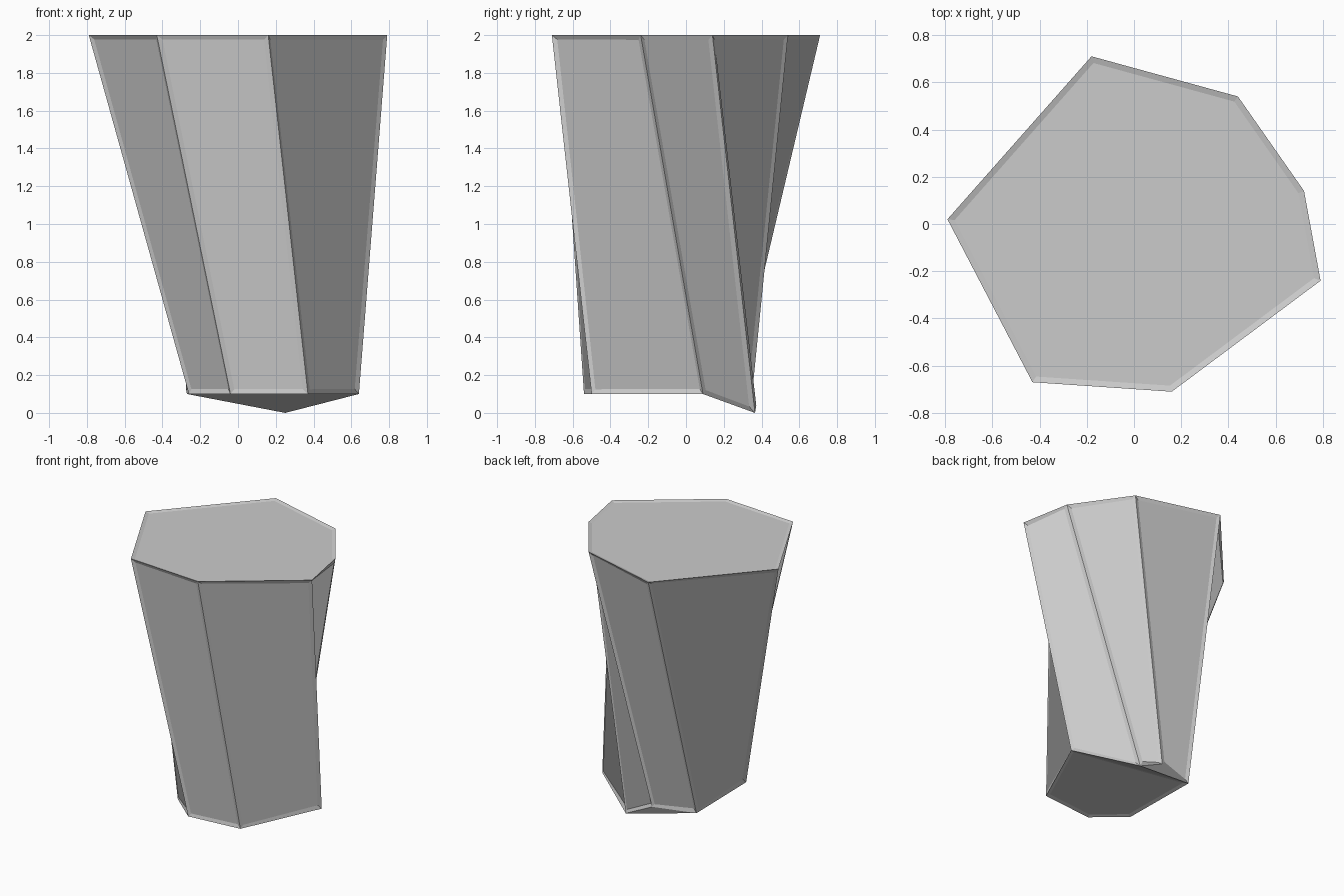
import bpy
import bmesh

if "Cube" in bpy.data.objects:
    bpy.data.objects.remove(bpy.data.objects["Cube"])

# Matching seven-sided rings: wide flat top, smaller twisted foot with one low corner
TOP = [(-0.79, 0.02), (-0.43, -0.67), (0.16, -0.71), (0.79, -0.24),
       (0.72, 0.14), (0.44, 0.54), (-0.18, 0.71)]
FOOT = [(-0.26, -0.35, 0.1), (-0.04, -0.54, 0.1), (0.37, -0.50, 0.1), (0.64, 0.09, 0.1),
        (0.25, 0.365, 0.0), (0.04, 0.35, 0.1), (-0.27, 0.26, 0.1)]

bm = bmesh.new()
top = [bm.verts.new((x, y, 2.0)) for x, y in TOP]
foot = [bm.verts.new(p) for p in FOOT]
n = len(TOP)

# Cap and side walls (corner order makes the twisted walls fold inward)
panels = [bm.faces.new(top)]
for i in range(n):
    j = (i + 1) % n
    panels.append(bm.faces.new((foot[j], top[j], top[i], foot[i])))

# Underside: a flat panel and two facets running down to the low corner
a, b, c, d, e, f, g = foot
panels.append(bm.faces.new((g, d, c, b, a)))
bm.faces.new((g, e, d))
bm.faces.new((g, f, e))

# Every panel is slightly sunken inside a narrow sloping border
bm.normal_update()
bmesh.ops.inset_individual(bm, faces=panels, thickness=0.025, depth=-0.008,
                           use_even_offset=True)

mesh = bpy.data.meshes.new("stone_pillar")
bm.to_mesh(mesh)
bm.free()
pillar = bpy.data.objects.new("stone_pillar", mesh)
bpy.context.collection.objects.link(pillar)
